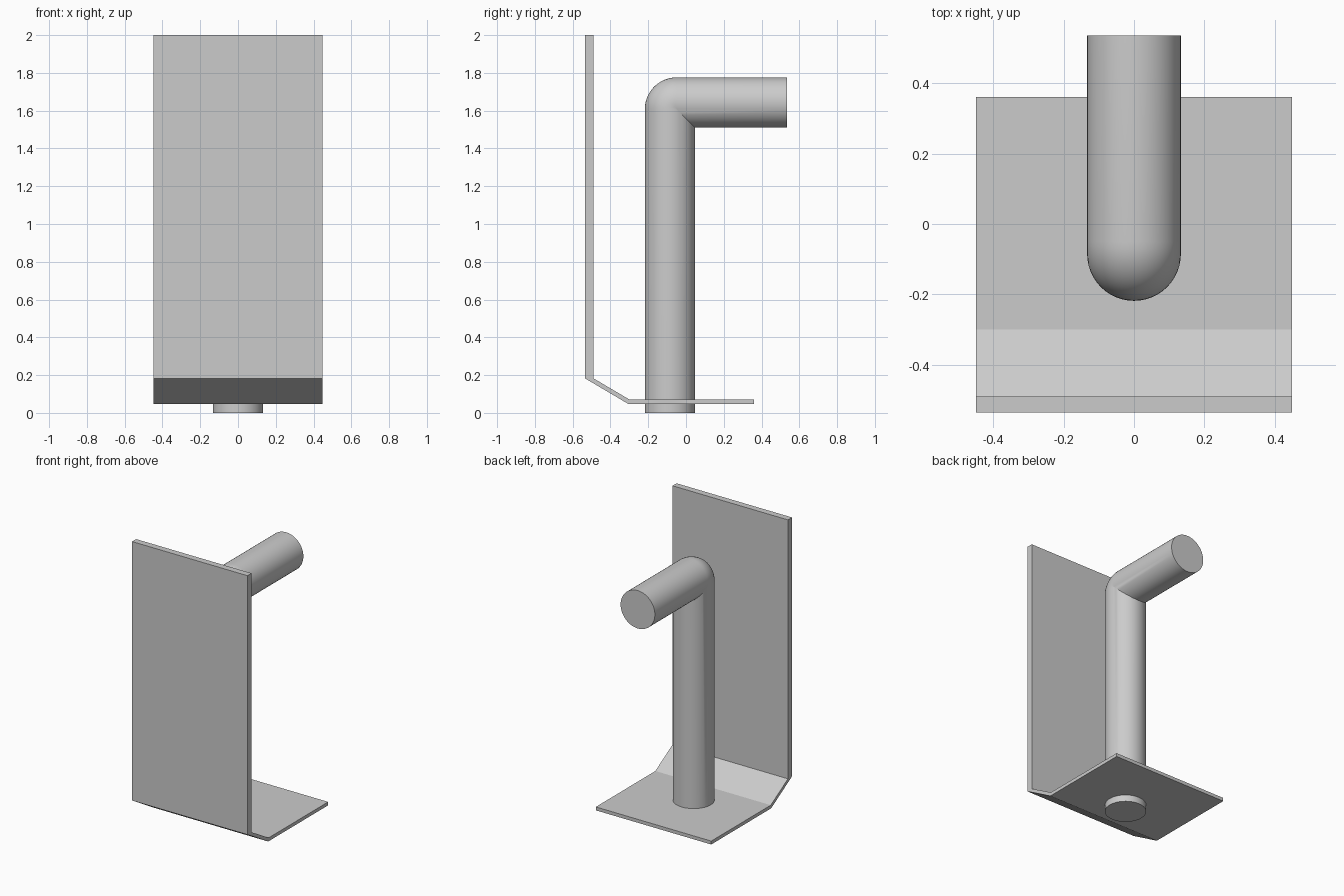
import bpy, bmesh
from math import sin, cos, pi
from mathutils import Vector

cube = bpy.data.objects.get("Cube")
if cube:
    bpy.data.objects.remove(cube)

GREY = (0.6, 0.6, 0.6, 1)
mat = bpy.data.materials.new("plain grey")
mat.use_nodes = True
mat.diffuse_color = GREY
mat.node_tree.nodes["Principled BSDF"].inputs["Base Color"].default_value = GREY


def make_object(name, bm):
    bmesh.ops.recalc_face_normals(bm, faces=bm.faces[:])
    mesh = bpy.data.meshes.new(name)
    bm.to_mesh(mesh)
    bm.free()
    mesh.materials.append(mat)
    obj = bpy.data.objects.new(name, mesh)
    bpy.context.collection.objects.link(obj)
    return obj


# Bent plate: side profile (y, z) extruded across the width
HALF_WIDTH = 0.448
profile = [(-0.535, 2), (-0.535, 0.183), (-0.305, 0.047), (0.36, 0.047),
           (0.36, 0.071), (-0.3, 0.071), (-0.49, 0.183), (-0.49, 2)]
bm = bmesh.new()
side = bm.faces.new([bm.verts.new((-HALF_WIDTH, y, z)) for y, z in profile])
moved = bmesh.ops.extrude_face_region(bm, geom=[side])["geom"]
bmesh.ops.translate(bm, vec=(2 * HALF_WIDTH, 0, 0),
                    verts=[v for v in moved if isinstance(v, bmesh.types.BMVert)])
make_object("bent_plate", bm)

# Elbow pipe: rounded outer bend, mitred inner corner
RADIUS, BEND, SIDES, STEPS = 0.133, 0.035, 48, 12
AXIS_Y, AXIS_Z, END_Y = -0.085, 1.643, 0.535
centre = Vector((0, AXIS_Y + BEND, AXIS_Z - BEND))


def bend_ring(angle):
    """Ring of the bend; points beyond the bend centre sit on the mitre."""
    ring = []
    for i in range(SIDES):
        a = 2 * pi * i / SIDES
        x, inward = RADIUS * sin(a), RADIUS * cos(a)
        if inward > BEND:
            ring.append((x, AXIS_Y + inward, AXIS_Z - inward))
        else:
            reach = BEND - inward
            ring.append((x, centre.y - reach * cos(angle), centre.z + reach * sin(angle)))
    return ring


bends = [bend_ring(pi / 2 * s / STEPS) for s in range(STEPS + 1)]
foot = [(x, y, 0) for x, y, z in bends[0]]
mouth = [(x, END_Y, z) for x, y, z in bends[-1]]

bm = bmesh.new()
rings = [[bm.verts.new(p) for p in ring] for ring in [foot, *bends, mouth]]
for low, high in zip(rings, rings[1:]):
    for i in range(SIDES):
        j = (i + 1) % SIDES
        bm.faces.new((low[i], low[j], high[j], high[i]))
bm.faces.new(rings[0])
bm.faces.new(rings[-1])
bmesh.ops.remove_doubles(bm, verts=bm.verts[:], dist=0.0001)
pipe = make_object("elbow_pipe", bm)

bpy.ops.object.select_all(action="DESELECT")
pipe.select_set(True)
bpy.context.view_layer.objects.active = pipe
bpy.ops.object.shade_smooth_by_angle(angle=pi / 6)
